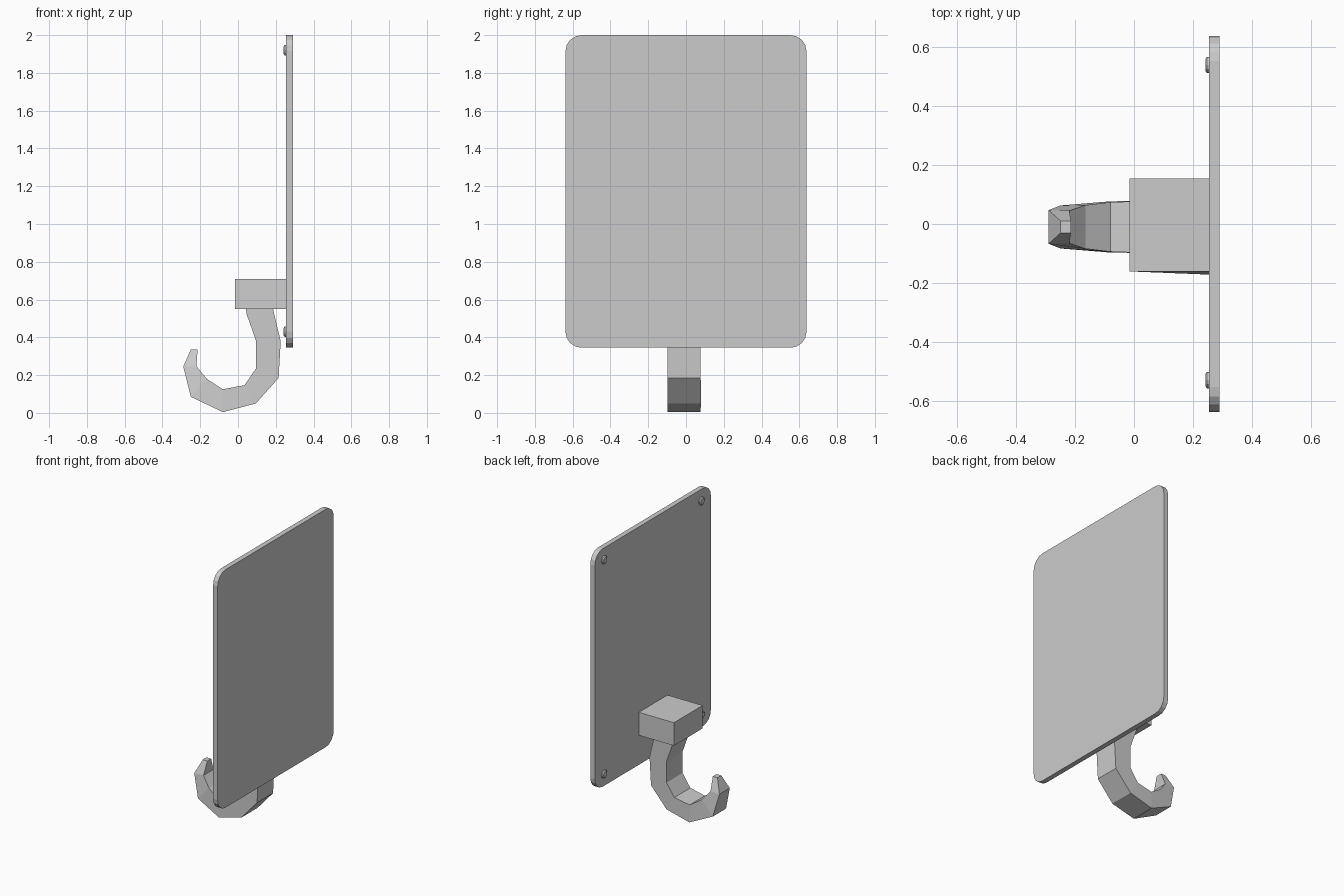
import bpy, bmesh, math
from mathutils import Matrix

if "Cube" in bpy.data.objects:
    bpy.data.objects.remove(bpy.data.objects["Cube"])


def finish(name, bm):
    bmesh.ops.recalc_face_normals(bm, faces=bm.faces)
    me = bpy.data.meshes.new(name)
    bm.to_mesh(me)
    bm.free()
    ob = bpy.data.objects.new(name, me)
    bpy.context.collection.objects.link(ob)
    return ob


def loft(name, rings):
    # Skin a list of equal-length vertex rings and cap both ends
    bm = bmesh.new()
    vs = [[bm.verts.new(p) for p in r] for r in rings]
    n = len(rings[0])
    for a, b in zip(vs, vs[1:]):
        for i in range(n):
            j = (i + 1) % n
            bm.faces.new((a[i], a[j], b[j], b[i]))
    bm.faces.new(vs[0])
    bm.faces.new(vs[-1])
    return finish(name, bm)


# Wall plate with rounded corners
Y, Z0, Z1, R, SEG = 0.638, 0.345, 2.0, 0.085, 4
outline = []
for k, (cy, cz) in enumerate([(Y - R, Z1 - R), (R - Y, Z1 - R),
                              (R - Y, Z0 + R), (Y - R, Z0 + R)]):
    for s in range(SEG + 1):
        a = math.radians(90 * (k + s / SEG))
        outline.append((cy + R * math.cos(a), cz + R * math.sin(a)))
loft("plate", [[(x, y, z) for y, z in outline] for x in (0.255, 0.29)])

# Mounting block, flaring slightly towards the plate
loft("mounting_block", [
    [(-0.015, -0.161, 0.55), (-0.015, 0.154, 0.55),
     (-0.015, 0.154, 0.71), (-0.015, -0.161, 0.71)],
    [(0.257, -0.172, 0.55), (0.257, 0.154, 0.55),
     (0.257, 0.154, 0.71), (0.257, -0.161, 0.71)]])

# Hook: outer x, z, inner x, z, outer half width, inner half width
sections = [
    (0.185, 0.555, 0.042, 0.555, 0.088, 0.088),
    (0.190, 0.53, 0.045, 0.525, 0.088, 0.088),
    (0.226, 0.38, 0.096, 0.38, 0.088, 0.088),
    (0.215, 0.185, 0.095, 0.235, 0.088, 0.088),
    (0.095, 0.05, 0.035, 0.147, 0.089, 0.088),
    (-0.08, 0.004, -0.08, 0.125, 0.087, 0.084),
    (-0.25, 0.085, -0.165, 0.18, 0.073, 0.074),
    (-0.29, 0.245, -0.22, 0.247, 0.057, 0.055),
    (-0.25, 0.335, -0.214, 0.335, 0.021, 0.021)]
CY = -0.01
loft("hook", [[(ox, CY - ow, oz), (ox, CY + ow, oz),
               (ix, CY + iw, iz), (ix, CY - iw, iz)]
              for ox, oz, ix, iz, ow, iw in sections])

# Four chamfered screw heads
for n, (y, z) in enumerate([(y, z) for y in (-0.53, 0.54)
                            for z in (0.43, 1.92)]):
    rings = []
    for x, r in ((0.257, 0.028), (0.248, 0.028), (0.242, 0.02)):
        rings.append([(x, y + r * math.cos(i * math.pi / 6),
                       z + r * math.sin(i * math.pi / 6)) for i in range(12)])
    loft(f"screw_head_{n + 1}", rings)
